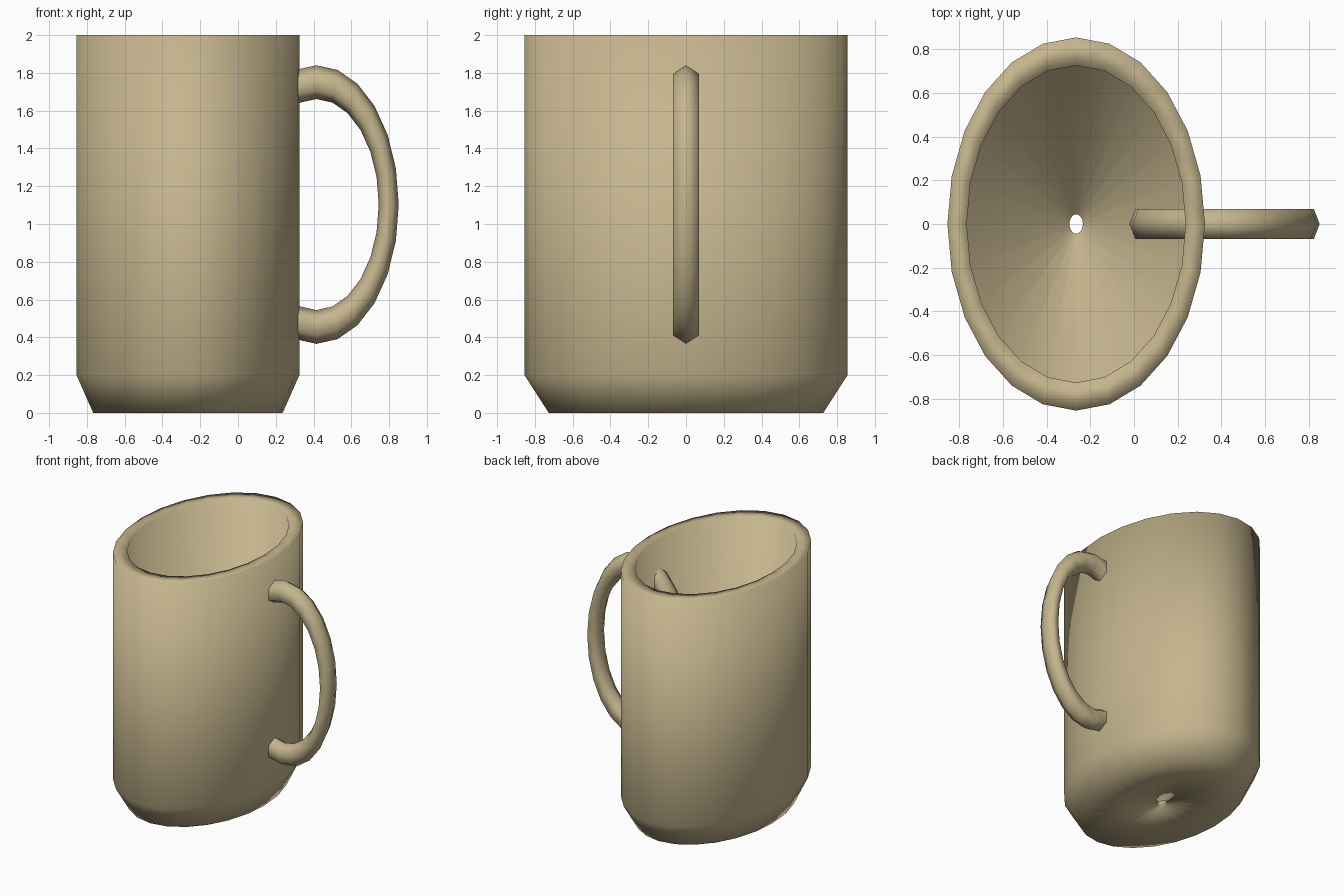
import bpy, bmesh, math

if "Cube" in bpy.data.objects:
    bpy.data.objects.remove(bpy.data.objects["Cube"])

clay = bpy.data.materials.new("tan_clay")
clay.diffuse_color = (0.56, 0.465, 0.27, 1)
clay.use_nodes = True
clay.node_tree.nodes["Principled BSDF"].inputs["Base Color"].default_value = clay.diffuse_color


def ring_sweep(name, section, centre, scale, axis, steps=24):
    """Revolve a closed (radius, height) section about z or y, then scale it."""
    bm = bmesh.new()
    rings = []
    for i in range(steps):
        a = 2 * math.pi * i / steps
        ring = []
        for r, h in section:
            u, v = r * math.cos(a), r * math.sin(a)
            p = (u, v, h) if axis == 'Z' else (u, h, v)
            ring.append(bm.verts.new([c + s * k for c, s, k in zip(centre, scale, p)]))
        rings.append(ring)
    n = len(section)
    for i in range(steps):
        a, b = rings[i], rings[(i + 1) % steps]
        for j in range(n):
            k = (j + 1) % n
            bm.faces.new((a[j], b[j], b[k], a[k]))
    bmesh.ops.recalc_face_normals(bm, faces=bm.faces)
    for f in bm.faces:
        f.smooth = True
    me = bpy.data.meshes.new(name)
    bm.to_mesh(me)
    bm.free()
    me.materials.append(clay)
    ob = bpy.data.objects.new(name, me)
    bpy.context.collection.objects.link(ob)
    return ob


# Oval cup: chamfered foot, thick wall, small drain hole in the floor
cup_profile = [(0.052, 0), (0.85, 0), (1, 0.2), (1, 2),
               (0.85, 2), (0.85, 0.12), (0.052, 0.12)]
ring_sweep("cup_body", cup_profile, (-0.265, 0, 0), (0.59, 0.855, 1), 'Z')

# Handle: stretched full ring with a six-sided section, passing through the wall
minor = 0.138
hexagon = [(1 + minor * math.cos(math.pi * k / 3), 0.0785 * math.sin(math.pi * k / 3))
           for k in range(6)]
ring_sweep("handle", hexagon, (0.415, 0, 1.103), (0.383, 1, 0.648), 'Y')
